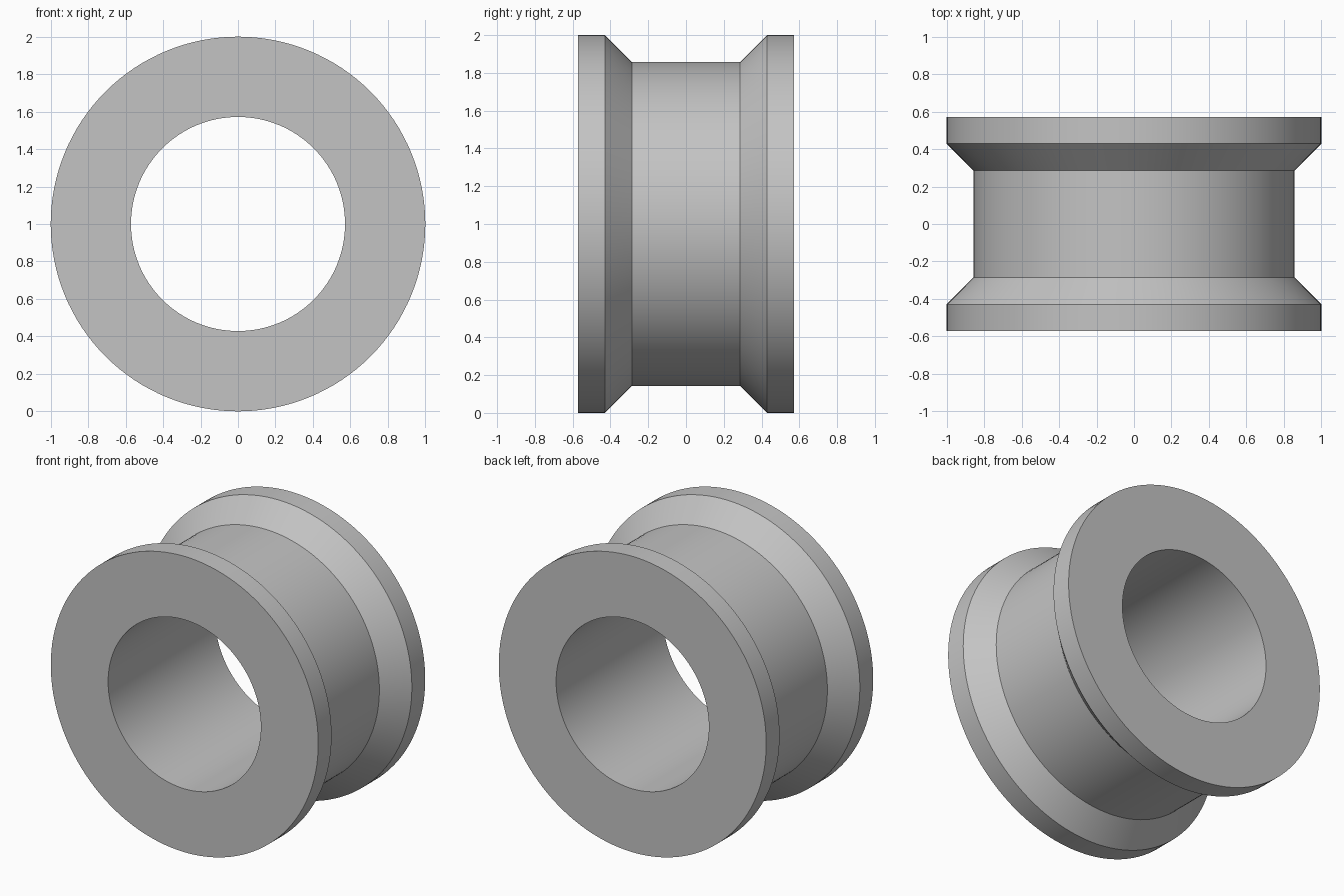
import bpy
import bmesh
from math import cos, sin, tau, radians

SEGMENTS = 128
UNIT = 1 / 7  # the outer radius is seven units

if "Cube" in bpy.data.objects:
    bpy.data.objects.remove(bpy.data.objects["Cube"])

# Plain grey material
grey = bpy.data.materials.new("plain grey")
grey.use_nodes = True
colour = (0.55, 0.55, 0.55, 1)
grey.diffuse_color = colour
grey.node_tree.nodes["Principled BSDF"].inputs["Base Color"].default_value = colour


def lathe(name, profile, height):
    """Revolve a closed (radius, y) profile around a y axis at the given height."""
    bm = bmesh.new()
    rings = []
    for i in range(SEGMENTS):
        a = tau * i / SEGMENTS
        rings.append([bm.verts.new((r * cos(a), y, height + r * sin(a)))
                      for r, y in profile])
    n = len(profile)
    for i, ring in enumerate(rings):
        following = rings[(i + 1) % SEGMENTS]
        for j in range(n):
            k = (j + 1) % n
            bm.faces.new((ring[j], ring[k], following[k], following[j]))
    bmesh.ops.recalc_face_normals(bm, faces=bm.faces)
    mesh = bpy.data.meshes.new(name)
    bm.to_mesh(mesh)
    bm.free()
    obj = bpy.data.objects.new(name, mesh)
    bpy.context.collection.objects.link(obj)
    mesh.materials.append(grey)
    return obj


# Front half section: bore edge, rim, bevel down to the neck; mirrored for the back
half = [(4, -4), (7, -4), (7, -3), (6, -2)]
section = half + [(r, -y) for r, y in reversed(half)]
spool = lathe("flanged_spool", [(r * UNIT, y * UNIT) for r, y in section], 1)

# Smooth round walls with crisp rims
bpy.ops.object.select_all(action="DESELECT")
spool.select_set(True)
bpy.context.view_layer.objects.active = spool
bpy.ops.object.shade_smooth_by_angle(angle=radians(30))
